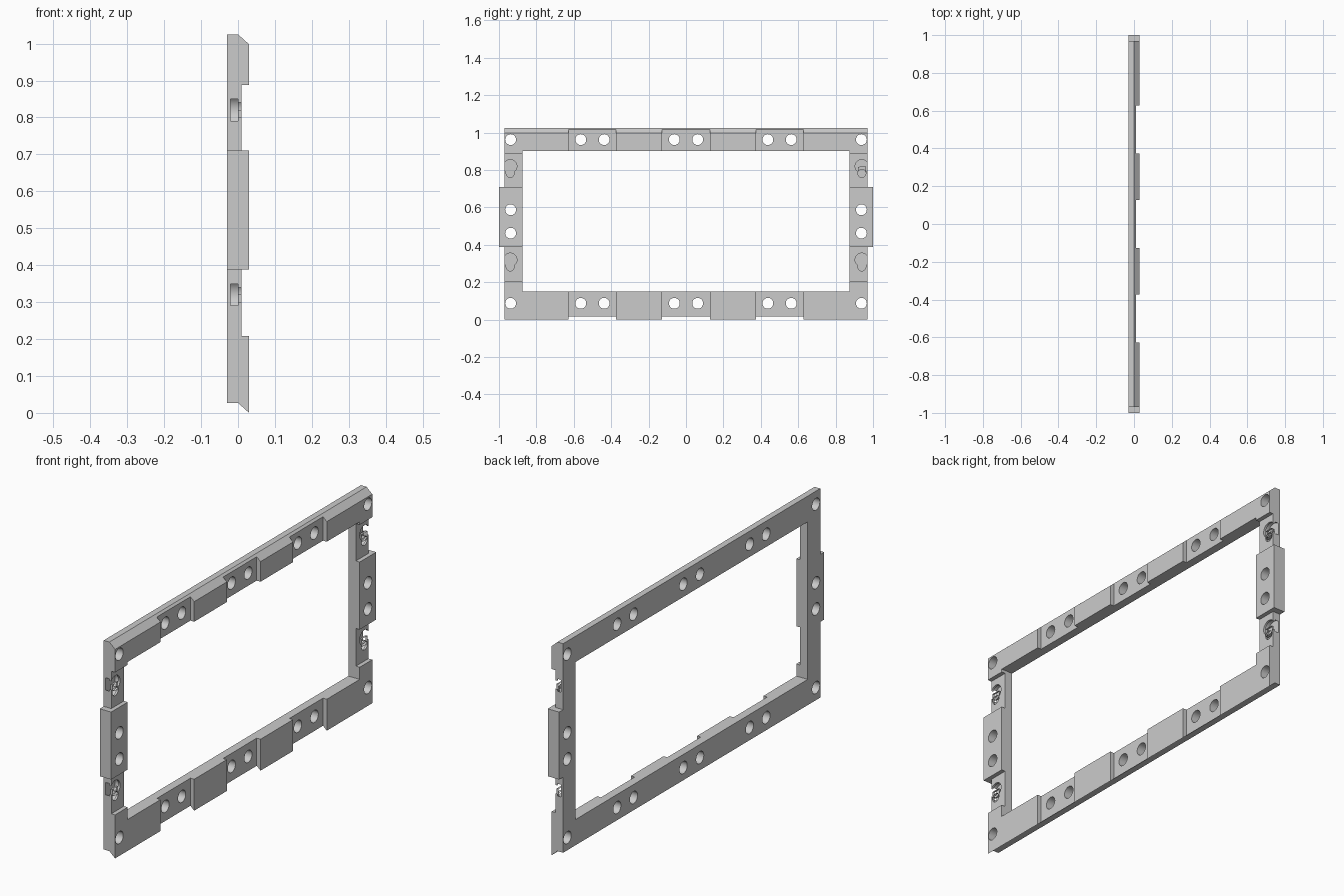
import bpy
import bmesh
import math
from mathutils import Matrix, Vector

default = bpy.data.objects.get("Cube")
if default:
    bpy.data.objects.remove(default, do_unlink=True)

BACK, STEP, FACE = -0.03, 0.01, 0.03    # depth levels along x
SIDES = (-1, 1)

grey = bpy.data.materials.new("light grey")
grey.use_nodes = True
grey.diffuse_color = (0.6, 0.6, 0.6, 1)
grey.node_tree.nodes["Principled BSDF"].inputs["Base Color"].default_value = grey.diffuse_color


def box(bm, x, y, z):
    """Box from (min, max) pairs."""
    size = Vector((x[1] - x[0], y[1] - y[0], z[1] - z[0]))
    mid = Vector((sum(x), sum(y), sum(z))) / 2
    bmesh.ops.create_cube(bm, size=1, matrix=Matrix.Translation(mid) @ Matrix.Diagonal(size).to_4x4())


def rod(bm, x, y, z, radius):
    """Cylinder along x."""
    place = Matrix.Translation((sum(x) / 2, y, z)) @ Matrix.Rotation(math.pi / 2, 4, "Y")
    bmesh.ops.create_cone(bm, cap_ends=True, segments=32, radius1=radius, radius2=radius,
                          depth=x[1] - x[0], matrix=place)


def finish(bm, name):
    bmesh.ops.recalc_face_normals(bm, faces=bm.faces)
    mesh = bpy.data.meshes.new(name)
    bm.to_mesh(mesh)
    bm.free()
    mesh.materials.append(grey)
    obj = bpy.data.objects.new(name, mesh)
    bpy.context.collection.objects.link(obj)
    return obj


def combine(target, bm, operation):
    """Apply a boolean with the given shape, then discard the helper."""
    tool = finish(bm, "cutter")
    tool.hide_render = True
    mod = target.modifiers.new("cut", "BOOLEAN")
    mod.object, mod.operation, mod.solver, mod.use_self = tool, operation, "EXACT", True
    bpy.context.view_layer.objects.active = target
    bpy.ops.object.modifier_apply(modifier=mod.name)
    bpy.data.objects.remove(tool, do_unlink=True)


# Slab with slanted top and bottom edges
bm = bmesh.new()
profile = [(BACK, 0.027), (0, 0.027), (FACE, 0), (FACE, 0.998), (0, 1.025), (BACK, 1.025)]
face = bm.faces.new([bm.verts.new((x, -0.97, z)) for x, z in profile])
extruded = bmesh.ops.extrude_face_region(bm, geom=[face])["geom"]
bmesh.ops.translate(bm, vec=(0, 1.94, 0), verts=[v for v in extruded if isinstance(v, bmesh.types.BMVert)])
frame = finish(bm, "mounting_frame")

# Blocks jutting out at both ends
bm = bmesh.new()
for s in SIDES:
    box(bm, (BACK, FACE), sorted((s * 0.9, s)), (0.388, 0.71))
combine(frame, bm, "UNION")

# Central window
bm = bmesh.new()
box(bm, (-0.2, 0.2), (-0.875, 0.875), (0.15, 0.902))
combine(frame, bm, "DIFFERENCE")

# Shallow recesses across the long bars
bm = bmesh.new()
for y in (-0.5, 0, 0.5):
    box(bm, (STEP, 0.1), (y - 0.127, y + 0.127), (-0.1, 1.1))
combine(frame, bm, "DIFFERENCE")

# Shallow recesses across the end bars
bm = bmesh.new()
for z in ((0.208, 0.388), (0.71, 0.888)):
    box(bm, (STEP, 0.1), (-1.1, 1.1), z)
combine(frame, bm, "DIFFERENCE")

# Round through holes
bm = bmesh.new()
for z in (0.0875, 0.9625):
    for y in (-0.5, 0, 0.5):
        for s in SIDES:
            rod(bm, (-0.1, 0.1), y + s * 0.0625, z, 0.029)
for s in SIDES:
    for z in (0.0875, 0.4625, 0.5875, 0.9625):
        rod(bm, (-0.1, 0.1), s * 0.9375, z, 0.029)
combine(frame, bm, "DIFFERENCE")

# Keyhole pockets: wider chamber behind a narrow lip, open at the outer edge
for depth, head, slot in (((-0.02, 0), 0.042, 0.028), ((-0.005, 0.05), 0.036, 0.0215)):
    bm = bmesh.new()
    for s in SIDES:
        for z in (0.32, 0.82):
            y = s * 0.94
            rod(bm, depth, y, z, head)
            box(bm, depth, (y - slot, y + slot), (z - 0.038, z))
            rod(bm, depth, y, z - 0.038, slot)
    combine(frame, bm, "DIFFERENCE")

# Crisp edges with smooth hole walls
bpy.ops.object.select_all(action="DESELECT")
frame.select_set(True)
bpy.context.view_layer.objects.active = frame
bpy.ops.object.shade_smooth_by_angle(angle=math.radians(30))
